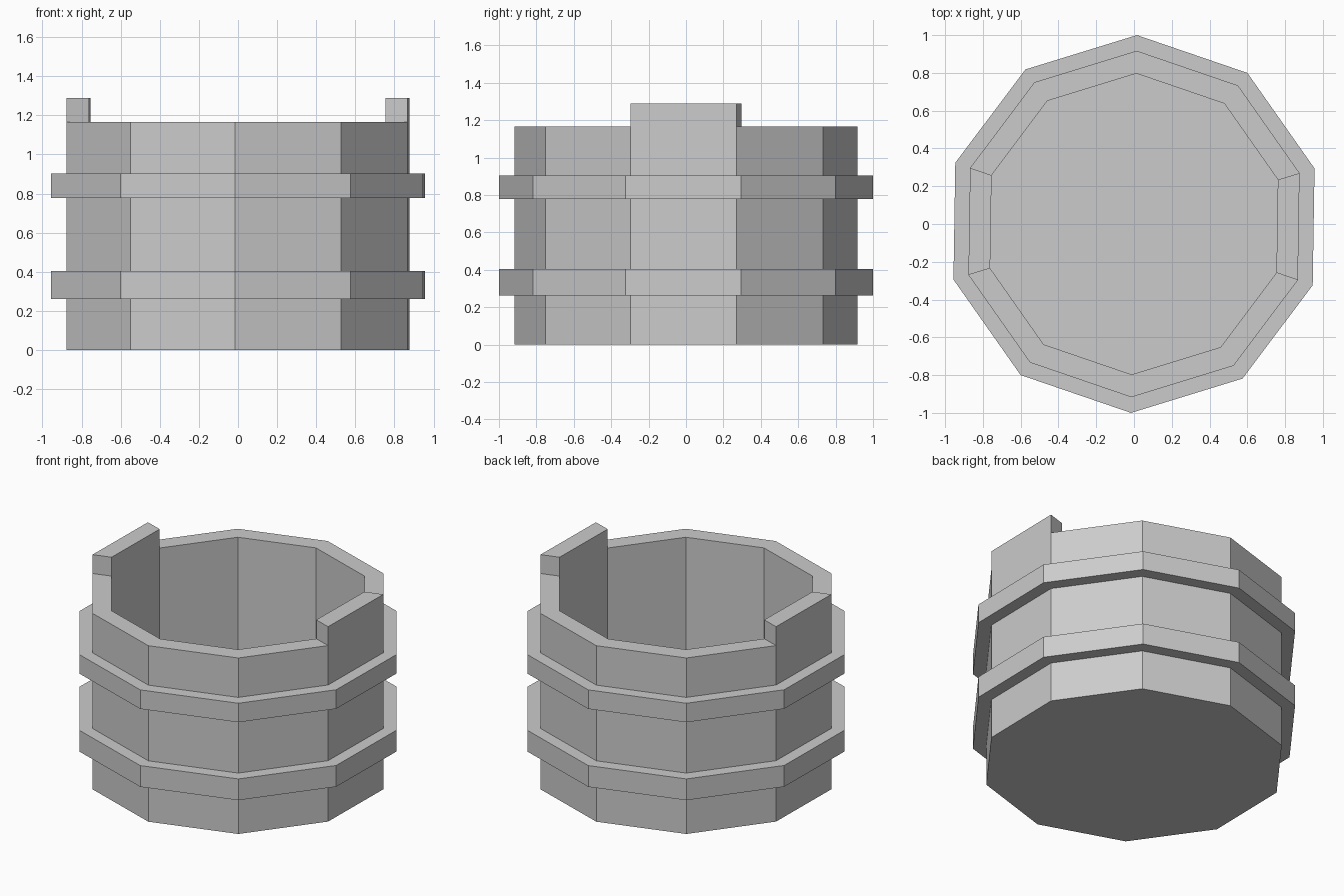
import bpy, bmesh
from math import sin, cos, radians

if "Cube" in bpy.data.objects:
    bpy.data.objects.remove(bpy.data.objects["Cube"])

SIDES = 10
TURN = radians(17.1)
R_OUT, R_IN, R_BAND = 0.917, 0.797, 1.0
TOP, LUG, FLOOR = 1.165, 0.125, 0.12

# outline from bottom edge, over both hoops and the rim, down to the inner floor
profile = [(R_OUT, 0)]
for z0, z1 in ((0.262, 0.403), (0.778, 0.904)):
    profile += [(R_OUT, z0), (R_BAND, z0), (R_BAND, z1), (R_OUT, z1)]
profile += [(R_OUT, TOP), (R_IN, TOP), (R_IN, FLOOR)]

bm = bmesh.new()


def ring(r, z):
    step = radians(360 / SIDES)
    return [bm.verts.new((r * cos(TURN + i * step), r * sin(TURN + i * step), z))
            for i in range(SIDES)]


# tub wall with hoops
rings = [ring(r, z) for r, z in profile]
rim = []
for a, b in zip(rings, rings[1:]):
    strip = [bm.faces.new((a[i], a[(i + 1) % SIDES], b[(i + 1) % SIDES], b[i]))
             for i in range(SIDES)]
    if b is rings[-2]:
        rim = strip

# underside and inner floor
bm.faces.new(rings[0][::-1])
bm.faces.new(rings[-1])

# raised lugs on the left and right rim segments
for i in (SIDES - 1, SIDES // 2 - 1):
    out = bmesh.ops.extrude_discrete_faces(bm, faces=[rim[i]])
    verts = out["faces"][0].verts
    bmesh.ops.translate(bm, verts=list(verts), vec=(0, 0, LUG))

bmesh.ops.recalc_face_normals(bm, faces=bm.faces)
mesh = bpy.data.meshes.new("bucket")
bm.to_mesh(mesh)
bm.free()
bpy.context.collection.objects.link(bpy.data.objects.new("bucket", mesh))
